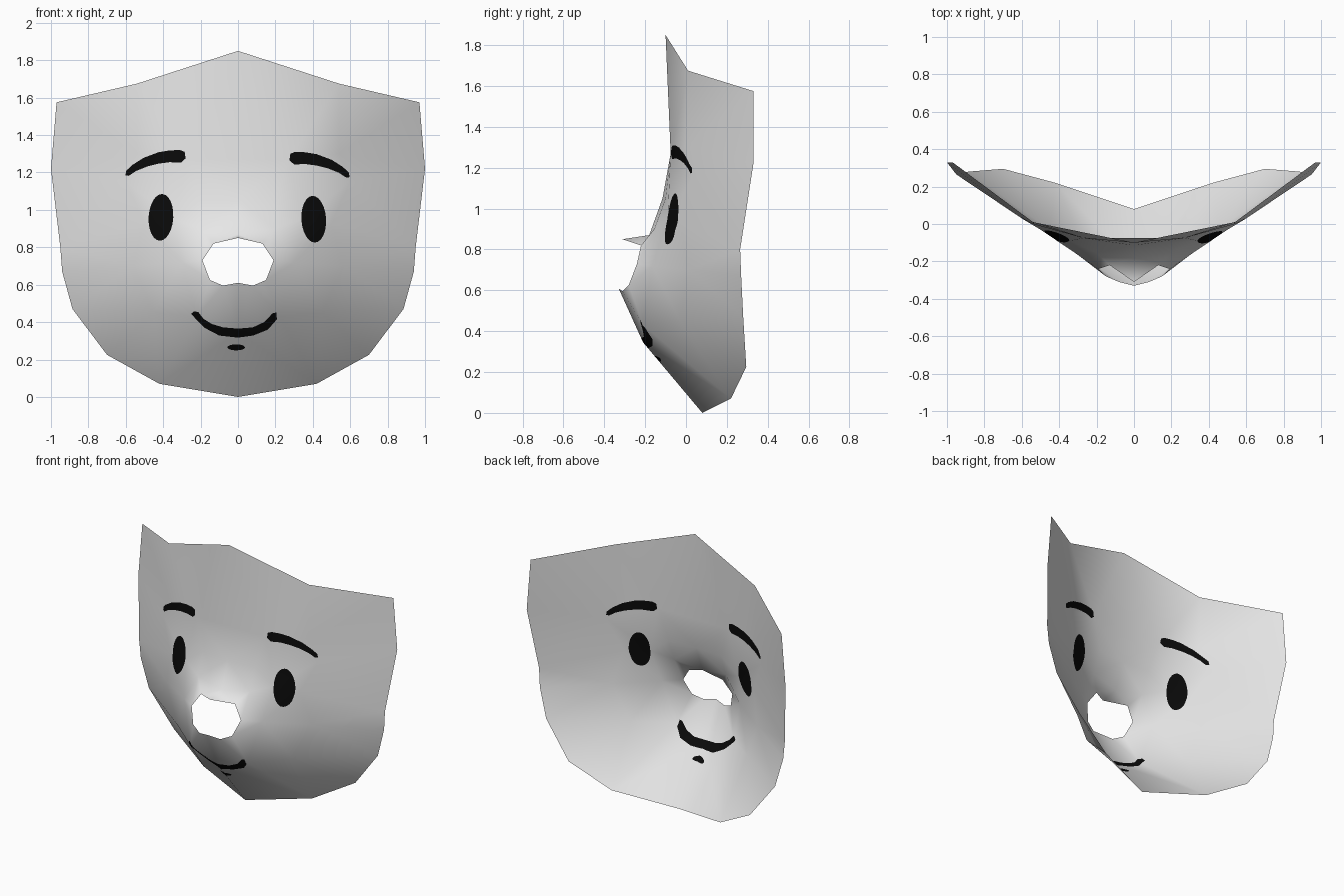
import bpy, math
from mathutils import Vector
from mathutils.geometry import delaunay_2d_cdt

if "Cube" in bpy.data.objects:
    bpy.data.objects.remove(bpy.data.objects["Cube"])

# Right half of the mask: rim, nose opening and sculpted surface points (x, y, z)
RIM = [(0, -.10, 1.85), (.54, .01, 1.675), (.97, .33, 1.575), (1, .33, 1.22),
       (.95, .265, .8), (.94, .27, .67), (.885, .28, .47), (.7, .295, .225),
       (.42, .22, .07), (0, .08, 0)]
NOSE = [(0, -.31, .85), (.13, -.22, .82), (.19, -.24, .73), (.15, -.28, .625),
        (.08, -.31, .595), (0, -.33, .61)]
INNER = [(0, -.115, 1.05), (0, -.18, .87), (0, -.21, .345), (.2, -.10, 1.05),
         (.54, 0, 1.3), (.34, -.09, .95), (.5, -.03, .93), (.3, -.165, .72),
         (.56, .015, .7), (.6, .03, 1.15), (.2, -.155, .9), (.22, -.21, .43),
         (.45, -.03, .45), (.27, -.075, 1.27)]


def mirror_loop(half):
    """Close a half outline that starts and ends on the centre line."""
    return half + [(-x, y, z) for x, y, z in half[-2:0:-1]]


def ellipse(cx, cz, rx, rz, tilt=0, n=24):
    pts = []
    for i in range(n):
        a = math.tau * i / n
        u, w = rx * math.cos(a), rz * math.sin(a)
        pts.append((cx + u * math.cos(tilt) - w * math.sin(tilt),
                    cz + u * math.sin(tilt) + w * math.cos(tilt)))
    return pts


def inside(p, poly):
    hit = False
    for (x1, z1), (x2, z2) in zip(poly, poly[1:] + poly[:1]):
        if (z1 > p[1]) != (z2 > p[1]) and p[0] < x1 + (p[1] - z1) * (x2 - x1) / (z2 - z1):
            hit = not hit
    return hit


def loop_edges(start, n):
    return [(start + i, start + (i + 1) % n) for i in range(n)]


def flat(loop):
    return [(p[0], p[2]) for p in loop]


def centre(tri, pts):
    return sum((Vector(pts[i]) for i in tri), Vector((0, 0))) / len(tri)


# Base surface, triangulated in the front plane
rim, nose = mirror_loop(RIM), mirror_loop(NOSE)
inner = INNER + [(-x, y, z) for x, y, z in INNER if x > 0]
ctrl = [Vector(p) for p in rim + nose + inner]
edges = loop_edges(0, len(rim)) + loop_edges(len(rim), len(nose))
rim2, nose2 = flat(rim), flat(nose)


def is_skin(p):
    return inside(p, rim2) and not inside(p, nose2)


def triangulate(pts, edges):
    out = delaunay_2d_cdt([Vector(p) for p in pts], edges, [], 0, 1e-5)
    v = out[0]
    return v, out[1], [f for f in out[2] if is_skin(centre(f, v))]


base2, base_edges, base_tris = triangulate(flat(ctrl), edges)
base3 = []
for p in base2:
    c = min(ctrl, key=lambda q: (q.x - p.x) ** 2 + (q.z - p.y) ** 2)
    base3.append(c)
normals = [Vector() for _ in base3]
for t in base_tris:
    a, b, c = (base3[i] for i in t)
    n = (b - a).cross(c - a)
    n = -n if n.y > 0 else n
    for i in t:
        normals[i] += n
for n in normals:
    n.normalize()


def lift(p):
    """Depth and normal of the base surface at a front-plane point."""
    best = None
    for t in base_tris:
        a, b, c = (base2[i] for i in t)
        d = (b.x - a.x) * (c.y - a.y) - (c.x - a.x) * (b.y - a.y)
        if abs(d) < 1e-9:
            continue
        v = ((p.x - a.x) * (c.y - a.y) - (c.x - a.x) * (p.y - a.y)) / d
        w = ((b.x - a.x) * (p.y - a.y) - (p.x - a.x) * (b.y - a.y)) / d
        k = (1 - v - w, v, w)
        if best is None or min(k) > min(best[0]):
            best = (k, t)
    k, t = best
    y = sum(f * base3[i].y for f, i in zip(k, t))
    n = sum((f * normals[i] for f, i in zip(k, t)), Vector())
    return Vector((p.x, y, p.y)), n.normalized()


# Painted features: eyes, eyebrows, mouth, chin mark
brow = [(.275, 1.265), (.28, 1.3), (.305, 1.31), (.36, 1.308), (.42, 1.298), (.5, 1.268),
        (.56, 1.23), (.592, 1.2), (.597, 1.175), (.58, 1.172), (.54, 1.198), (.48, 1.222),
        (.42, 1.237), (.36, 1.245), (.3, 1.243)]
mouth = [(-.25, .445), (-.235, .458), (-.212, .453), (-.185, .418), (-.14, .39), (-.08, .372),
         (0, .365), (.08, .372), (.14, .4), (.185, .447), (.205, .452), (.208, .415),
         (.16, .36), (.08, .328), (0, .317), (-.1, .328), (-.18, .37), (-.22, .41)]
features = [ellipse(.405, .95, .066, .125, .06), ellipse(-.412, .96, .066, .125, -.06),
            brow, [(-x - .005, z + .01) for x, z in brow], mouth,
            ellipse(-.01, .265, .047, .016)]

# Cut the features into the surface
pts, cuts = list(base2), list(base_edges)
for f in features:
    cuts += loop_edges(len(pts), len(f))
    pts += f
verts2, _, tris = triangulate(pts, cuts)
lifted = [lift(p) for p in verts2]
faces = []
for t in tris:
    a, b, c = (lifted[i][0] for i in t)
    faces.append(tuple(t) if (b - a).cross(c - a).y < 0 else tuple(reversed(t)))

mesh = bpy.data.meshes.new("face_mask")
mesh.from_pydata([v for v, _ in lifted], [], faces)
for name, col in (("light_grey", (.8, .8, .8, 1)), ("black", (.003, .003, .003, 1))):
    m = bpy.data.materials.new(name)
    m.diffuse_color = col
    m.use_nodes = True
    m.node_tree.nodes["Principled BSDF"].inputs["Base Color"].default_value = m.diffuse_color
    mesh.materials.append(m)
for poly in mesh.polygons:
    poly.use_smooth = True
    c = centre(poly.vertices, verts2)
    poly.material_index = int(any(inside(c, f) for f in features))
mesh.normals_split_custom_set_from_vertices([n for _, n in lifted])
mask = bpy.data.objects.new("face_mask", mesh)
bpy.context.collection.objects.link(mask)
